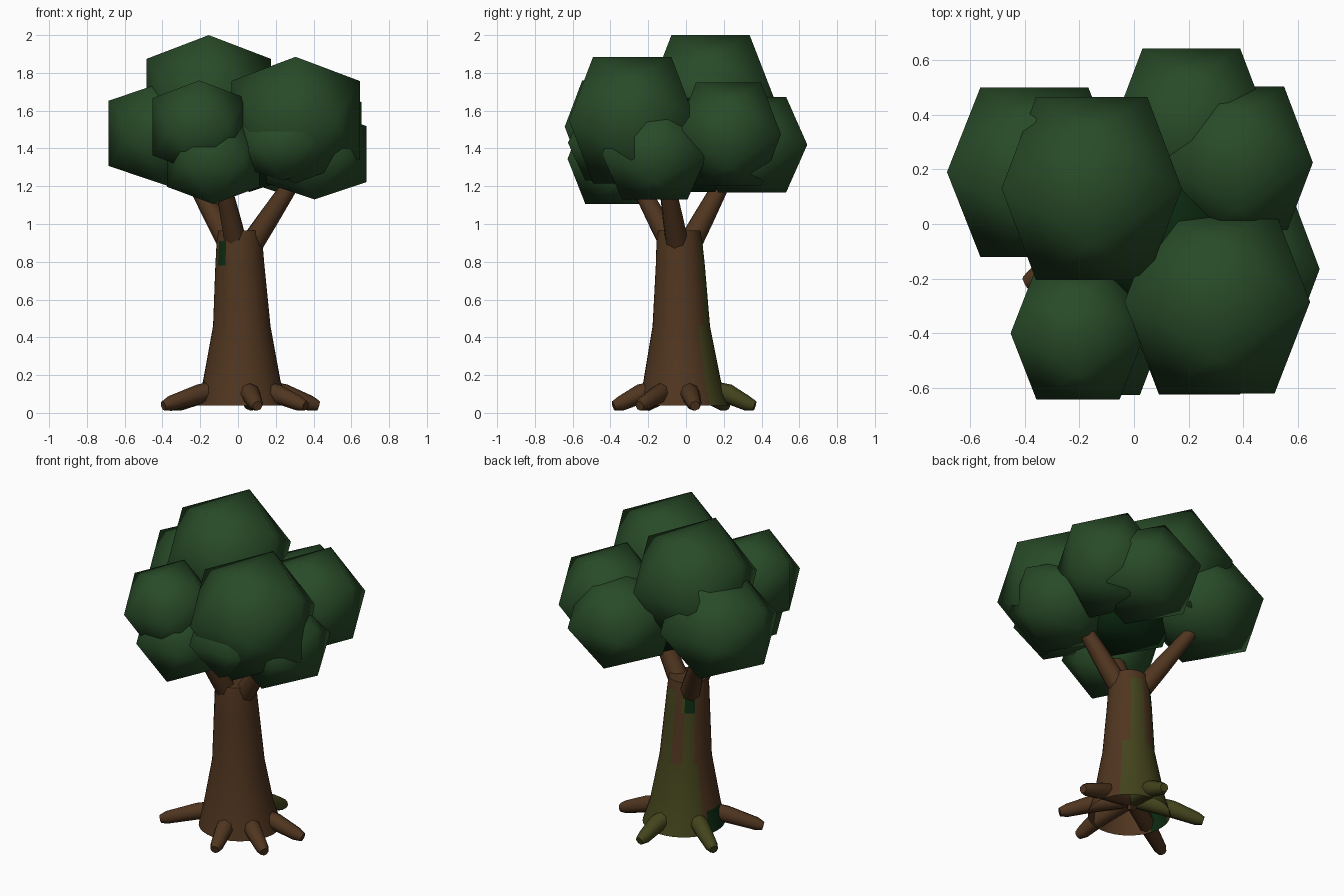
import bpy, bmesh, math
from mathutils import Vector

cube = bpy.data.objects.get("Cube")
if cube:
    bpy.data.objects.remove(cube, do_unlink=True)


def material(name, color):
    m = bpy.data.materials.new(name)
    m.use_nodes = True
    m.diffuse_color = (*color, 1)
    node = next(n for n in m.node_tree.nodes if n.type == 'BSDF_PRINCIPLED')
    node.inputs["Base Color"].default_value = (*color, 1)
    node.inputs["Roughness"].default_value = 0.9
    return m


BARK = material("bark_brown", (0.08, 0.036, 0.014))
MOSS = material("moss_olive", (0.057, 0.058, 0.012))
LEAF = material("leaf_green", (0.021, 0.069, 0.021))
DARK = material("dark_green", (0.004, 0.025, 0.006))


def finish(bm, name, mats, sharp=None):
    bmesh.ops.recalc_face_normals(bm, faces=bm.faces)
    for f in bm.faces:
        f.smooth = True
    if sharp:
        for e in bm.edges:
            if len(e.link_faces) == 2 and e.calc_face_angle() > math.radians(sharp):
                e.smooth = False
    mesh = bpy.data.meshes.new(name)
    bm.to_mesh(mesh)
    bm.free()
    for m in mats:
        mesh.materials.append(m)
    ob = bpy.data.objects.new(name, mesh)
    bpy.context.collection.objects.link(ob)
    return ob


def loft(bm, rings):
    """Skin the rings and close the last one."""
    for a, b in zip(rings, rings[1:]):
        n = len(a)
        for i in range(n):
            bm.faces.new((a[i], a[(i + 1) % n], b[(i + 1) % n], b[i]))
    bm.faces.new(rings[-1])


def limb(name, points, radii, sides, mat):
    """Tapered tube through a short path."""
    bm = bmesh.new()
    pts = [Vector(p) for p in points]
    axis = (pts[-1] - pts[0]).normalized()
    side = axis.cross(Vector((0, 0, 1))).normalized()
    up = side.cross(axis)
    rings = []
    for p, r in zip(pts, radii):
        angles = [math.tau * i / sides for i in range(sides)]
        rings.append([bm.verts.new(p + r * (math.cos(a) * side + math.sin(a) * up))
                      for a in angles])
    loft(bm, rings)
    return finish(bm, name, [mat], 50)


def leaf_clump(name, center, size, mat):
    """Twenty-sided clump with its two-fold axes along x, y and z."""
    bm = bmesh.new()
    k = 2 / (1 + math.sqrt(5))
    for s in (-1, 1):
        for t in (-k, k):
            for p in ((0, t, s), (t, s, 0), (s, 0, t)):
                bm.verts.new([c + d * q for c, d, q in zip(center, size, p)])
    bmesh.ops.convex_hull(bm, input=bm.verts)
    return finish(bm, name, [mat])


# Flared trunk, open underneath: centre x, centre y, height, radius
bm = bmesh.new()
SIDES = 40
profile = [(0.025, -0.015, 0.04, 0.24), (0.02, -0.02, 0.17, 0.205),
           (0.02, -0.025, 0.46, 0.152), (0.01, -0.03, 0.78, 0.13),
           (0.008, -0.035, 0.91, 0.121), (0.008, -0.035, 0.965, 0.112)]
rings = []
for x, y, z, r in profile:
    rings.append([bm.verts.new((x + r * math.cos(math.tau * i / SIDES),
                                y + r * math.sin(math.tau * i / SIDES), z))
                  for i in range(SIDES)])
loft(bm, rings)

# Moss up the back, dark growth by the branch joints and one root
for f in bm.faces:
    c = f.calc_center_median()
    angle = math.degrees(math.atan2(c.y + 0.03, c.x - 0.01)) % 360
    if len(f.verts) > 4:
        continue
    if 0.78 < c.z < 0.91 and (205 < angle < 238 or 115 < angle < 146):
        f.material_index = 2
    elif c.z < 0.17 and 156 < angle < 192:
        f.material_index = 2
    elif c.z < 0.46 and 35 < angle < 150:
        f.material_index = 1
    elif c.z < 0.91 and (50 < angle < 86 or 112 < angle < 146):
        f.material_index = 1
finish(bm, "trunk", [BARK, MOSS, DARK], 50)

# Branches reaching into the crown
joint = Vector((0.01, -0.03, 0.8))
for name, tip in (("branch_left", (0.32, -0.11, 1.27)),
                  ("branch_back", (-0.25, 0.215, 1.26)),
                  ("branch_front", (-0.09, -0.28, 1.26))):
    tip = Vector(tip)
    limb(name, (joint, joint.lerp(tip, 0.5), tip), (0.068, 0.056, 0.04), 8, BARK)

# Roots spread from under the trunk: angle, reach
for i, (deg, reach, mat) in enumerate(((8, 0.42, BARK), (80, 0.38, MOSS), (148, 0.42, MOSS),
                                       (207, 0.455, BARK), (284, 0.385, BARK), (326, 0.42, BARK))):
    d = Vector((math.cos(math.radians(deg)), math.sin(math.radians(deg)), 0))
    path = [d * r + Vector((0.01, -0.01, z))
            for r, z in ((0.04, 0.14), (0.24, 0.1), (reach - 0.04, 0.05), (reach, 0.037))]
    limb("root_%d" % (i + 1), path, (0.05, 0.052, 0.04, 0.026), 8, mat)

# Crown of overlapping clumps
clumps = {
    "leaves_top": ((-0.155, 0.13, 1.67), (0.33, 0.335, 0.33)),
    "leaves_front_left": ((0.305, -0.285, 1.55), (0.34, 0.335, 0.335)),
    "leaves_right": ((-0.365, 0.19, 1.48), (0.32, 0.31, 0.28)),
    "leaves_front_right": ((-0.205, -0.4, 1.515), (0.247, 0.242, 0.245)),
    "leaves_back": ((0.21, 0.35, 1.42), (0.29, 0.292, 0.252)),
    "leaves_back_left": ((0.38, 0.225, 1.475), (0.275, 0.278, 0.275)),
    "leaves_left_low": ((0.405, -0.165, 1.37), (0.275, 0.28, 0.24)),
    "leaves_front_low": ((-0.13, -0.38, 1.345), (0.245, 0.247, 0.24)),
    "leaves_front_mid": ((0.24, -0.385, 1.43), (0.24, 0.24, 0.2)),
}
for name, (center, size) in clumps.items():
    leaf_clump(name, center, size, LEAF)
leaf_clump("leaves_core", (0.06, -0.03, 1.43), (0.3, 0.3, 0.26), DARK)
